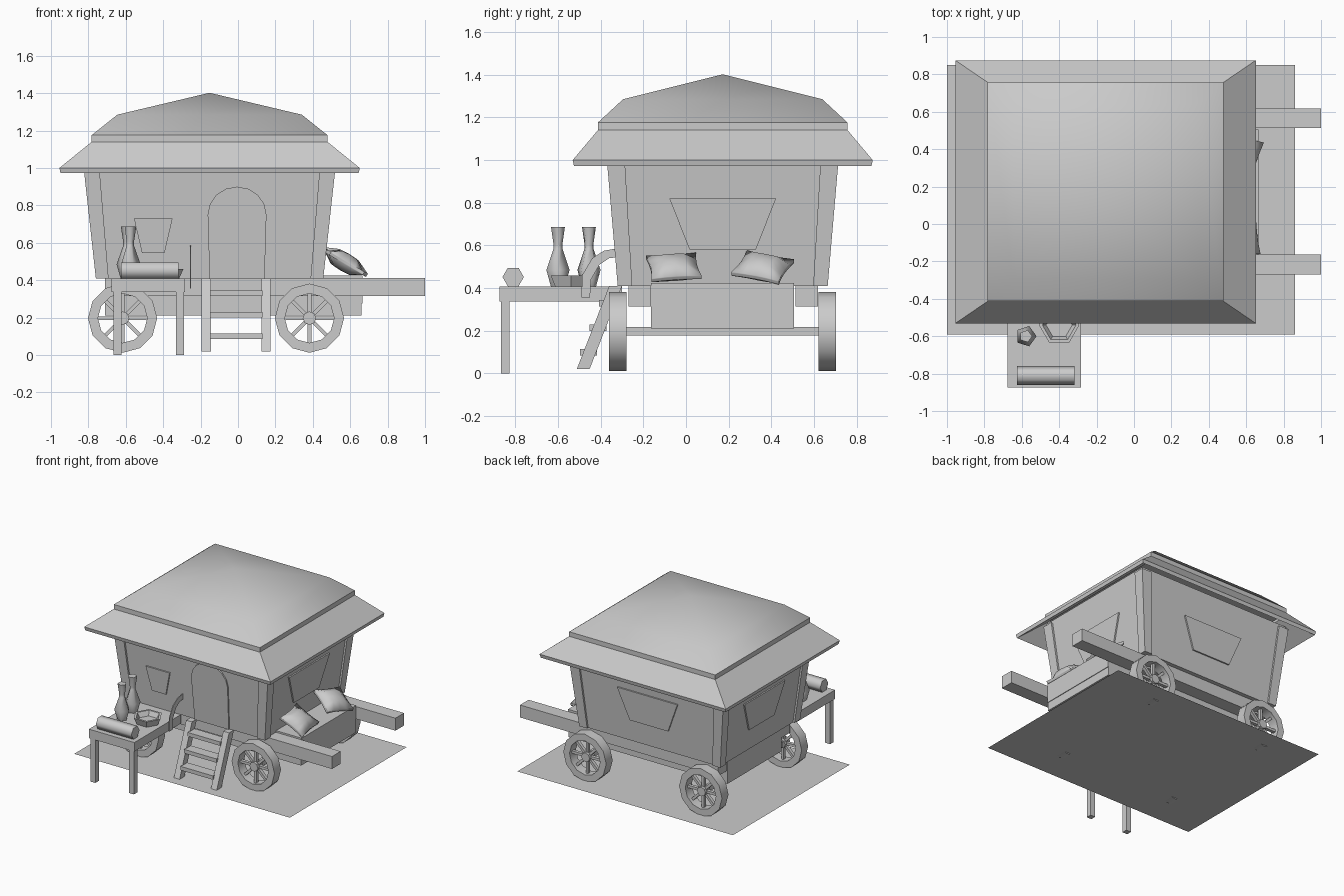
import bpy, bmesh
from math import sin, cos, pi, radians
from mathutils import Matrix, Vector

cube = bpy.data.objects.get("Cube")
if cube:
    bpy.data.objects.remove(cube, do_unlink=True)

grey = bpy.data.materials.new("plain_grey")
grey.use_nodes = True
GREY = (0.6, 0.6, 0.6, 1)
grey.diffuse_color = GREY
grey.node_tree.nodes["Principled BSDF"].inputs["Base Color"].default_value = GREY

CX, CY = -0.152, 0.172          # centre of the cabin
FLOOR, EAVE = 0.41, 0.99        # cabin wall heights


def finish(name, bm, smooth=None):
    bmesh.ops.recalc_face_normals(bm, faces=bm.faces)
    me = bpy.data.meshes.new(name)
    bm.to_mesh(me)
    bm.free()
    me.materials.append(grey)
    if smooth:
        me.shade_smooth()
        me.set_sharp_from_angle(angle=radians(smooth))
    ob = bpy.data.objects.new(name, me)
    bpy.context.collection.objects.link(ob)
    return ob


def loft(name, rings, closed=False, smooth=None):
    """Skin matching rings of points; cap the ends unless closed into a tube."""
    bm = bmesh.new()
    vs = [[bm.verts.new(p) for p in r] for r in rings]
    n = len(rings[0])
    for a, b in zip(vs, vs[1:] + (vs[:1] if closed else [])):
        for i in range(n):
            j = (i + 1) % n
            bm.faces.new((a[i], a[j], b[j], b[i]))
    if not closed:
        bm.faces.new(vs[0])
        bm.faces.new(vs[-1])
    return finish(name, bm, smooth)


def rect(x0, x1, y0, y1, z):
    return [(x0, y0, z), (x1, y0, z), (x1, y1, z), (x0, y1, z)]


def cabin_rect(hx, hy, z):
    return rect(CX - hx, CX + hx, CY - hy, CY + hy, z)


def box(name, x0, x1, y0, y1, z0, z1):
    return loft(name, [rect(x0, x1, y0, y1, z0), rect(x0, x1, y0, y1, z1)])


def side_profile(name, yz, x0, x1, smooth=None):
    return loft(name, [[(x, y, z) for y, z in yz] for x in (x0, x1)], smooth=smooth)


def circle(r, n, turn=0.0):
    return [(r * cos(turn + 2 * pi * i / n), r * sin(turn + 2 * pi * i / n)) for i in range(n)]


def half_size(z):
    """Half width and depth of the flaring cabin at height z."""
    t = (z - FLOOR) / (EAVE - FLOOR)
    return 0.608 + 0.064 * t, 0.492 + 0.05 * t


# Ground sheet
bm = bmesh.new()
bm.faces.new([bm.verts.new(p) for p in rect(-1, 0.86, -0.59, 0.85, 0.02)])
finish("ground_sheet", bm)

# Cabin walls, set in a little from the corner posts
INSET = 0.014
loft("cabin_walls", [cabin_rect(*(h - INSET for h in half_size(z)), z) for z in (FLOOR, 1.06)])
for sx, side in ((-1, "right"), (1, "left")):
    for sy, end in ((-1, "front"), (1, "back")):
        rings = []
        for z, w in ((FLOOR, 0.068), (1.04, 0.085)):
            hx, hy = half_size(z)
            rings.append(rect(CX + sx * (hx - w), CX + sx * hx,
                              CY + sy * (hy - w), CY + sy * hy, z))
        loft(f"{end}_{side}_post", rings)


def wall_panel(name, outline, axis, sign, proud=0.011):
    """Flat panel following the slope of one wall; outline is (along, z)."""
    rings = []
    for out in (-0.01, proud):
        ring = []
        for u, z in outline:
            d = sign * (half_size(z)[axis] - INSET + out)
            ring.append((CX + d, u, z) if axis == 0 else (u, CY + d, z))
        rings.append(ring)
    loft(name, rings)


def window(centre, top, bottom, z0, z1):
    return [(centre - bottom, z0), (centre + bottom, z0), (centre + top, z1), (centre - top, z1)]


# Door and windows
arch = [(-0.005 + 0.157 * cos(a), 0.75 + 0.15 * sin(a)) for a in (pi * i / 8 for i in range(9))]
wall_panel("door", [(-0.152, FLOOR), (0.142, FLOOR)] + arch, 1, -1)
wall_panel("front_window", window(-0.453, 0.103, 0.06, 0.545, 0.73), 1, -1)
wall_panel("back_window", window(CX, 0.26, 0.165, 0.58, 0.82), 1, 1)
wall_panel("left_window", window(CY, 0.25, 0.155, 0.58, 0.82), 0, 1)
wall_panel("right_window", window(CY, 0.25, 0.155, 0.58, 0.82), 0, -1)

# Roof: sloping eaves, band and shallow hipped dome
loft("roof_eaves", [cabin_rect(0.62, 0.575, 1.11), cabin_rect(0.797, 0.697, 0.972),
                    cabin_rect(0.803, 0.703, 1.0), cabin_rect(0.63, 0.585, 1.14)], closed=True)
loft("roof_band", [cabin_rect(0.63, 0.585, 1.138), cabin_rect(0.63, 0.585, 1.176)])
bm = bmesh.new()
low = [bm.verts.new(p) for p in cabin_rect(0.63, 0.585, 1.176)]
mid = [bm.verts.new(p) for p in cabin_rect(0.493, 0.467, 1.285)]
peak = bm.verts.new((CX, CY, 1.402))
for i in range(4):
    j = (i + 1) % 4
    bm.faces.new((low[i], low[j], mid[j], mid[i]))
    bm.faces.new((mid[i], mid[j], peak))
finish("roof_dome", bm, 70)

# Chassis, shafts, seat
box("chassis", -0.71, 0.66, -0.165, 0.505, 0.21, 0.40)
box("left_seat_box", 0.42, 0.665, -0.165, 0.505, 0.275, 0.425)
for name, y0 in (("front_shaft", -0.27), ("back_shaft", 0.512)):
    box(name, -0.71, 1.0, y0, y0 + 0.106, 0.315, 0.412)


def wheel(name, x, y0, y1):
    z, n = 0.197, 12
    ym = (y0 + y1) / 2

    def ring(r, y, k=n):
        return [(x + a, y, z + b) for a, b in circle(r, k, pi / 2)]
    loft(name + "_rim", [ring(0.185, y0), ring(0.185, y1), ring(0.132, y1), ring(0.132, y0)],
         closed=True, smooth=40)
    loft(name + "_hub", [ring(0.036, ym - 0.032, 8), ring(0.036, ym + 0.032, 8)])
    bm = bmesh.new()
    for i in range(8):
        m = (Matrix.Translation((x, ym, z)) @ Matrix.Rotation(i * pi / 4, 4, 'Y')
             @ Matrix.Translation((0.085, 0, 0)) @ Matrix.Diagonal((0.11, 0.025, 0.02, 1)))
        bmesh.ops.create_cube(bm, size=1, matrix=m)
    finish(name + "_spokes", bm)


# Wheels and axles
for x, end in ((-0.617, "right"), (0.382, "left")):
    wheel(f"front_{end}_wheel", x, -0.36, -0.28)
    wheel(f"back_{end}_wheel", x, 0.622, 0.702)
    box(f"{end}_axle", x - 0.02, x + 0.02, -0.32, 0.66, 0.177, 0.217)

# Ladder
rail = [(-0.512, 0.02), (-0.452, 0.02), (-0.30, 0.41), (-0.36, 0.41)]
side_profile("right_ladder_rail", rail, -0.195, -0.145)
side_profile("left_ladder_rail", rail, 0.125, 0.175)
for i in range(3):
    z = 0.085 + 0.115 * i
    y = -0.482 + 0.39 * (z - 0.02)
    box(f"ladder_step_{i + 1}", -0.15, 0.13, y - 0.04, y + 0.04, z, z + 0.03)

# Thin curved handrail beside the ladder
outer = [(-0.49, 0.355), (-0.487, 0.46), (-0.44, 0.54), (-0.385, 0.575), (-0.32, 0.587)]
inner = [(-0.32, 0.545), (-0.36, 0.54), (-0.405, 0.51), (-0.445, 0.44), (-0.45, 0.355)]
side_profile("handrail", outer + inner, -0.256, -0.25)

# Side table
box("table_top", -0.675, -0.283, -0.873, -0.30, 0.338, 0.408)
for name, x0 in (("right_table_leg", -0.665), ("left_table_leg", -0.332)):
    box(name, x0, x0 + 0.042, -0.868, -0.826, 0, 0.34)

# Things on the table
hexagon = [(-0.81 + a, 0.452 + b) for a, b in circle(0.05, 6)]
side_profile("cloth_roll", hexagon, -0.625, -0.318, smooth=65)


def turned(name, x, y, profile, n, smooth=None, turn=0.0):
    loft(name, [[(x + a, y + b, z) for a, b in circle(r, n, turn)] for r, z in profile],
         smooth=smooth)


vase = [(0.035, 0.408), (0.057, 0.485), (0.022, 0.585), (0.022, 0.605), (0.034, 0.686)]
turned("front_vase", -0.578, -0.6, vase, 5, 75)
turned("back_vase", -0.592, -0.455, vase, 5, 75, 0.6)
turned("bowl", -0.4, -0.54, [(0.085, 0.408), (0.108, 0.46), (0.09, 0.46), (0.07, 0.425)], 6)


def pillow(name, centre, turn, skew):
    bm = bmesh.new()
    bmesh.ops.create_cube(bm, size=2)
    bmesh.ops.subdivide_edges(bm, edges=bm.edges[:], cuts=3, use_grid_fill=True)
    m = (Matrix.Translation(centre) @ Matrix.Rotation(turn, 4, 'Z')
         @ Matrix.Rotation(radians(31), 4, 'Y') @ Matrix.Rotation(skew, 4, 'Z'))
    for v in bm.verts:
        x, y, z = v.co
        puff = 0.2 + 0.8 * (1 - x ** 4) * (1 - y ** 4)
        pinch = 1 - 0.08 * (2 - x * x - y * y)
        v.co = m @ Vector((0.105 * x * pinch, 0.118 * y * pinch, 0.05 * z * puff))
    finish(name, bm, 80)


pillow("front_pillow", (0.57, -0.057, 0.497), 0.0, 0.12)
pillow("back_pillow", (0.57, 0.36, 0.497), 0.0, -0.35)
